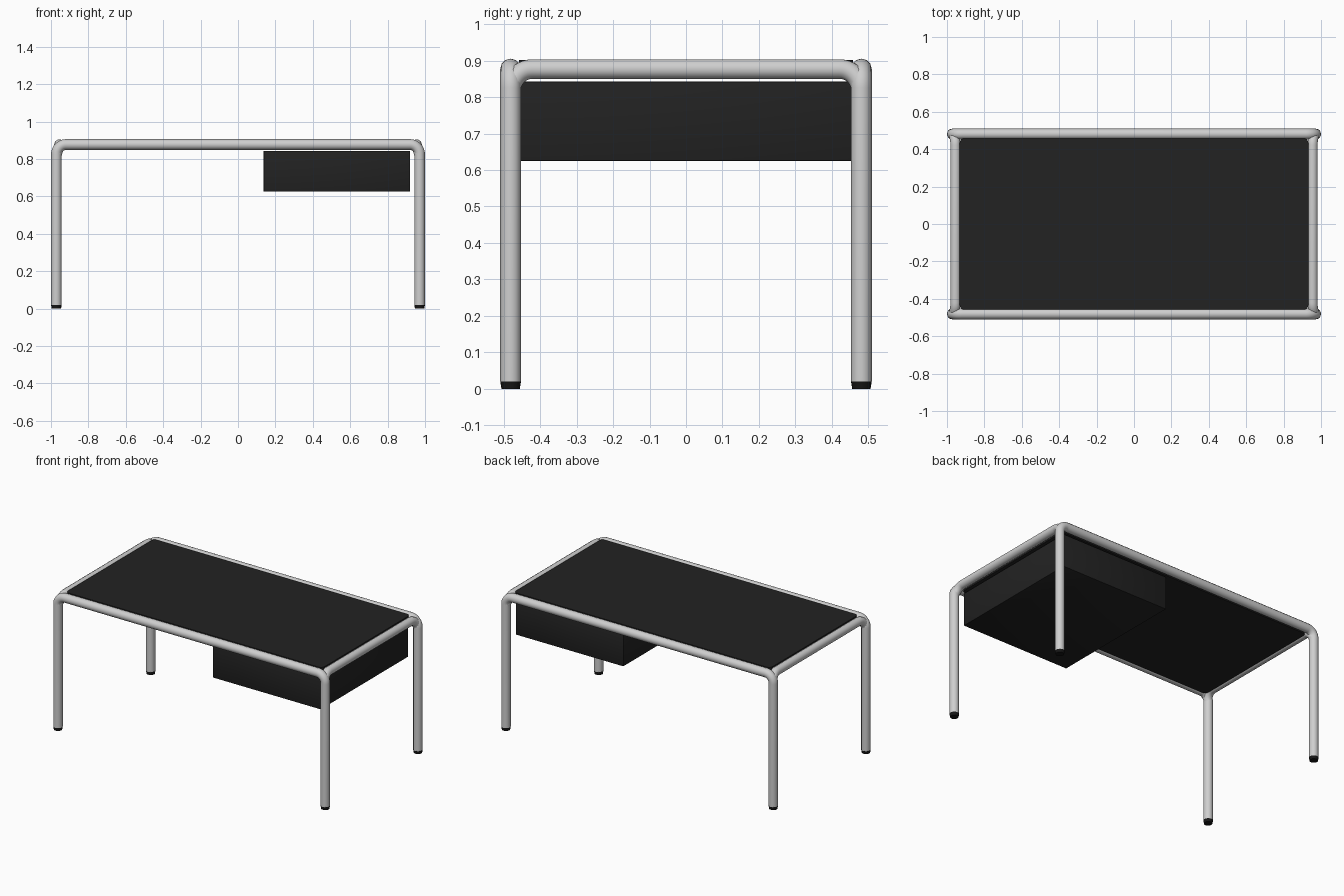
import bpy, bmesh, math

if "Cube" in bpy.data.objects:
    bpy.data.objects.remove(bpy.data.objects["Cube"])


def material(name, value):
    m = bpy.data.materials.new(name)
    m.diffuse_color = (*value, 1)
    m.use_nodes = True
    m.node_tree.nodes["Principled BSDF"].inputs["Base Color"].default_value = m.diffuse_color
    return m


METAL = material("light grey metal", (0.62, 0.62, 0.62))
BLACK = material("matte black", (0.016, 0.016, 0.016))
RUBBER = material("black rubber", (0.008, 0.008, 0.008))

LEG_X, LEG_Y = 0.971, 0.481     # leg axis
RAIL_Z, R = 0.877, 0.0285       # rail axis height, tube radius
END_X = 0.955                   # end rail axis
FOOT = 0.02


def finish(obj, mat):
    obj.data.materials.clear()
    obj.data.materials.append(mat)
    bpy.ops.object.select_all(action='DESELECT')
    obj.select_set(True)
    bpy.context.view_layer.objects.active = obj
    bpy.ops.object.shade_smooth_by_angle(angle=math.radians(40))


def tube(name, points, radius):
    """Round tube swept along a polyline."""
    cu = bpy.data.curves.new(name, 'CURVE')
    cu.dimensions = '3D'
    cu.bevel_depth = radius
    cu.bevel_resolution = 4
    cu.use_fill_caps = True
    sp = cu.splines.new('POLY')
    sp.points.add(len(points) - 1)
    for p, co in zip(sp.points, points):
        p.co = (*co, 1)
    obj = bpy.data.objects.new(name, cu)
    bpy.context.collection.objects.link(obj)
    bpy.ops.object.select_all(action='DESELECT')
    obj.select_set(True)
    bpy.context.view_layer.objects.active = obj
    bpy.ops.object.convert(target='MESH')
    finish(bpy.context.object, METAL)


def box(name, lo, hi, mat, corner=0.0, edge=0.0):
    """Box with optional rounded vertical corners and softened edges."""
    bm = bmesh.new()
    bmesh.ops.create_cube(bm, size=1)
    for v in bm.verts:
        v.co = [lo[i] + (v.co[i] + 0.5) * (hi[i] - lo[i]) for i in range(3)]
    if corner:
        upright = [e for e in bm.edges
                   if abs(e.verts[0].co.z - e.verts[1].co.z) > 1e-4]
        bmesh.ops.bevel(bm, geom=upright, offset=corner, segments=6,
                        profile=0.5, affect='EDGES')
    if edge:
        bmesh.ops.bevel(bm, geom=bm.edges[:], offset=edge, segments=2,
                        profile=0.5, affect='EDGES')
    me = bpy.data.meshes.new(name)
    bm.to_mesh(me)
    bm.free()
    obj = bpy.data.objects.new(name, me)
    bpy.context.collection.objects.link(obj)
    finish(obj, mat)


def arc(r, n=10):
    """Inset and rise of a quarter bend, from upright to level."""
    return [(r - r * math.cos(a), r * math.sin(a))
            for a in (math.pi / 2 * i / n for i in range(n + 1))]


# Front and back frames: two legs and a long rail in one bent tube
B = 0.052
for side, y in (("front", -LEG_Y), ("back", LEG_Y)):
    half = [(LEG_X, y, FOOT)]
    half += [(LEG_X - u, y, RAIL_Z - B + w) for u, w in arc(B)]
    tube(side + "_leg_frame", half + [(-x, yy, z) for x, yy, z in reversed(half)], R)

# End rails, bending down into the legs
B = 0.06
for side, s in (("left", -1), ("right", 1)):
    half = [(s * LEG_X, LEG_Y, RAIL_Z - B - 0.03)]
    half += [(s * (LEG_X - (LEG_X - END_X) * w / B), LEG_Y - u, RAIL_Z - B + w)
             for u, w in arc(B)]
    tube(side + "_end_rail", half + [(x, -y, z) for x, y, z in reversed(half)], R - 0.001)

# Rubber feet, slightly tapered
for sx, nx in ((-1, "left"), (1, "right")):
    for sy, ny in ((-1, "front"), (1, "back")):
        bpy.ops.mesh.primitive_cone_add(vertices=20, radius1=0.025, radius2=0.0285,
                                        depth=FOOT,
                                        location=(sx * LEG_X, sy * LEG_Y, FOOT / 2))
        foot = bpy.context.object
        foot.name = ny + "_" + nx + "_foot"
        finish(foot, RUBBER)

# Table top set between the rails, and the drawer hung beneath it
box("table_top", (-0.932, -0.458, 0.851), (0.932, 0.458, 0.902), BLACK, corner=0.025)
box("drawer", (0.137, -0.455, 0.625), (0.92, 0.455, 0.843), BLACK, edge=0.003)
